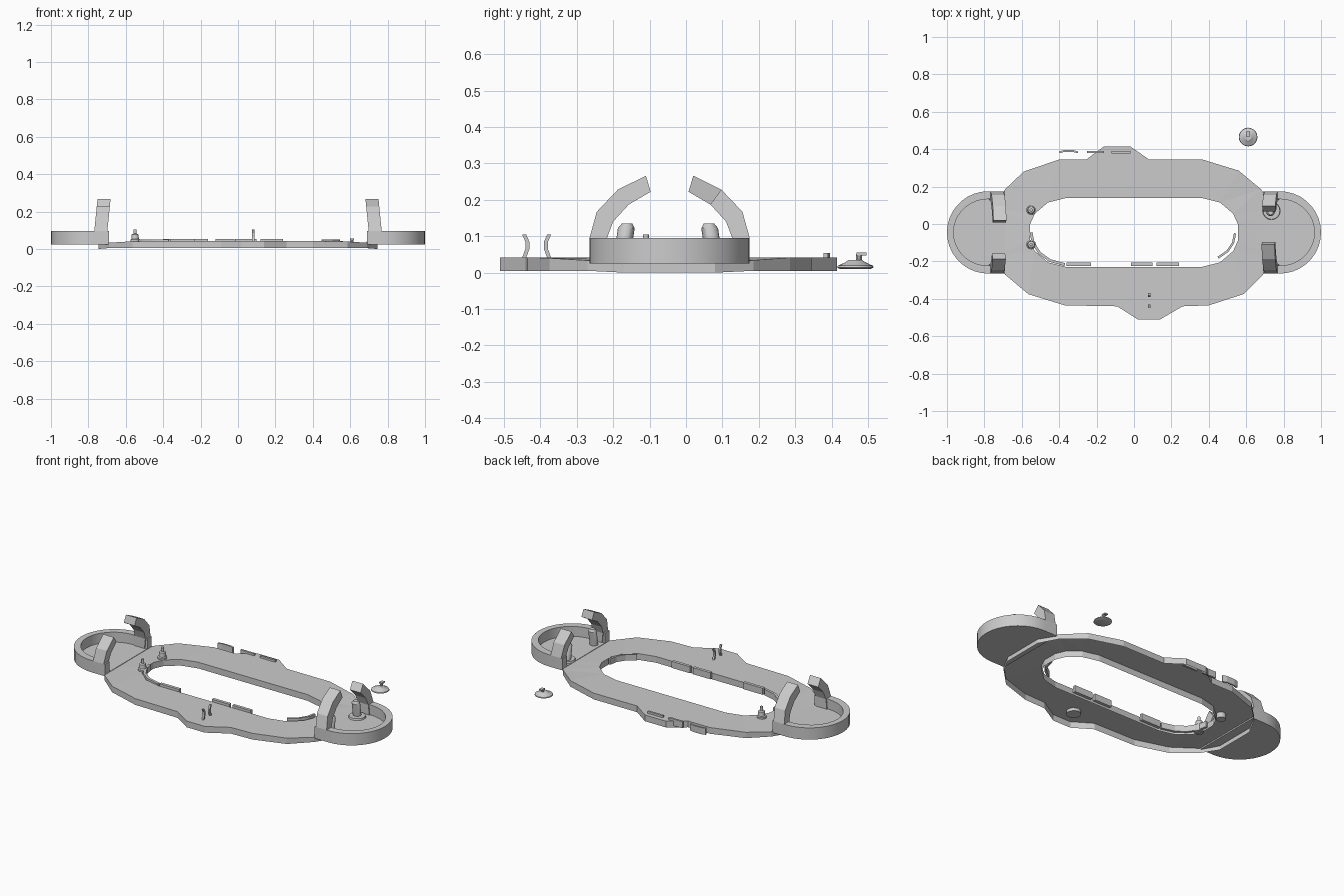
import bpy, bmesh, math
from mathutils import Vector

if "Cube" in bpy.data.objects:
    bpy.data.objects.remove(bpy.data.objects["Cube"])

CY = -0.045  # centre line of the end trays


def finish(bm, name, smooth=False):
    bmesh.ops.recalc_face_normals(bm, faces=bm.faces)
    me = bpy.data.meshes.new(name)
    bm.to_mesh(me)
    bm.free()
    ob = bpy.data.objects.new(name, me)
    bpy.context.collection.objects.link(ob)
    if smooth:
        bpy.ops.object.select_all(action='DESELECT')
        ob.select_set(True)
        bpy.context.view_layer.objects.active = ob
        bpy.ops.object.shade_smooth_by_angle(angle=math.radians(35))
    return ob


def prism(name, lower, upper, smooth=False):
    """Solid between two matching point loops."""
    bm = bmesh.new()
    a = [bm.verts.new(p) for p in lower]
    b = [bm.verts.new(p) for p in upper]
    n = len(a)
    bm.faces.new(a)
    bm.faces.new(b)
    for i in range(n):
        j = (i + 1) % n
        bm.faces.new((a[i], a[j], b[j], b[i]))
    return finish(bm, name, smooth)


def flat(name, pts, z0, z1, smooth=False):
    return prism(name, [(x, y, z0) for x, y in pts], [(x, y, z1) for x, y in pts], smooth)


def tube(name, rings, base, top=None, n=16):
    """Lathe of (radius, height) rings; top shifts the upper end for a lean."""
    bm = bmesh.new()
    h = rings[-1][1] - rings[0][1]
    loops = []
    for r, z in rings:
        t = (z - rings[0][1]) / h
        dx, dy = (top[0] * t, top[1] * t) if top else (0, 0)
        loops.append([bm.verts.new((base[0] + dx + r * math.cos(2 * math.pi * i / n),
                                    base[1] + dy + r * math.sin(2 * math.pi * i / n), z))
                      for i in range(n)])
    for a, b in zip(loops, loops[1:]):
        for i in range(n):
            j = (i + 1) % n
            bm.faces.new((a[i], a[j], b[j], b[i]))
    bm.faces.new(loops[0])
    bm.faces.new(loops[-1])
    return finish(bm, name, True)


def strip(name, path, width, z0, z1):
    """Thin upright band along a plan path."""
    p = [Vector(q) for q in path]
    left, right = [], []
    for i, q in enumerate(p):
        d = (p[min(i + 1, len(p) - 1)] - p[max(i - 1, 0)]).normalized()
        nrm = Vector((-d.y, d.x)) * width / 2
        left.append(q + nrm)
        right.append(q - nrm)
    return flat(name, [tuple(v) for v in left + right[::-1]], z0, z1)


# Ring-shaped deck: open underneath, with outer and inner skirts
outer = [(-0.16, 0.415), (-0.02, 0.415), (0.08, 0.345), (0.365, 0.345), (0.56, 0.285), (0.68, 0.185),
         (0.745, 0.08), (0.745, -0.17), (0.69, -0.27), (0.585, -0.375), (0.4, -0.435), (0.26, -0.44),
         (0.14, -0.51), (0.02, -0.51), (-0.09, -0.44), (-0.37, -0.435), (-0.565, -0.375), (-0.69, -0.27),
         (-0.745, -0.17), (-0.745, 0.08), (-0.69, 0.185), (-0.59, 0.28), (-0.4, 0.345), (-0.255, 0.345)]
half_hole = [(0.36, 0.14), (0.46, 0.115), (0.53, 0.055), (0.555, 0.0),
             (0.555, -0.09), (0.53, -0.145), (0.46, -0.205), (0.36, -0.23)]
hole = half_hole + [(-x, y) for x, y in reversed(half_hole)]
bm = bmesh.new()
rim_edges, skirts = [], []
for loop in (outer, hole):
    vs = [bm.verts.new((x, y, 0)) for x, y in loop]
    rim_edges += [bm.edges.new((vs[i], vs[(i + 1) % len(vs)])) for i in range(len(vs))]
    skirts.append(vs)
bmesh.ops.triangle_fill(bm, edges=rim_edges, use_beauty=True)
for vs in skirts:
    for v in vs:
        v.co.z = 0.042 - 0.012 * max(0, abs(v.co.x) - 0.55) / 0.195
    low = [bm.verts.new((v.co.x, v.co.y, 0.005 if abs(v.co.x) < 0.7 else 0.0)) for v in vs]
    for i in range(len(vs)):
        j = (i + 1) % len(vs)
        bm.faces.new((vs[i], vs[j], low[j], low[i]))
finish(bm, "deck")

# End trays: rounded wall plus floor
N = 18
arc = [-math.pi / 2 + math.pi * i / N for i in range(N + 1)]


def u_shape(rx, ry, s):
    pts = [(0.69, CY - ry)] + [(0.78 + rx * math.cos(a), CY + ry * math.sin(a)) for a in arc] + [(0.69, CY + ry)]
    return [(s * x, y) for x, y in pts]


for s, side in ((-1, "left"), (1, "right")):
    bm = bmesh.new()
    out, inn = u_shape(0.22, 0.22, s), u_shape(0.185, 0.178, s)
    rows = [[bm.verts.new((x, y, z)) for x, y in pts]
            for pts, z in ((out, 0.025), (out, 0.095), (inn, 0.095), (inn, 0.036))]
    for a, b in zip(rows, rows[1:]):
        for i in range(len(a) - 1):
            bm.faces.new((a[i], a[i + 1], b[i + 1], b[i]))
    bm.faces.new(rows[0])
    bm.faces.new(rows[3])
    for k in (0, -1):
        bm.faces.new([r[k] for r in rows])
    bm.faces.new((rows[0][0], rows[3][0], rows[3][-1], rows[0][-1]))
    finish(bm, side + "_tray", True)

    # Curved arms on the tray mouth, one long and one short per side
    for f, end in ((-1, "front"), (1, "back")):
        long_arm = (s == 1) == (f == -1)
        o = [(0.22, 0.03), (0.22, 0.095), (0.20, 0.167), (0.142, 0.228)]
        i_ = [(0.112, 0.187), (0.155, 0.14), (0.172, 0.095), (0.172, 0.03)]
        prof = o + ([(0.065, 0.266), (0.052, 0.222)] if long_arm else []) + i_

        def side_pts(x0):
            return [(s * (x0 - 0.1 * (z - 0.03)), CY + f * d, z) for d, z in prof]
        prism(f"{side}_{end}_arm", side_pts(0.705), side_pts(0.775))

# Slabs along the front inner wall and the back outer edge
for i, (x0, x1, y) in enumerate(((-0.36, -0.29, -0.216), (-0.34, -0.23, -0.216), (-0.015, 0.1, -0.216),
                                 (0.12, 0.24, -0.216), (-0.25, -0.16, 0.385), (-0.12, -0.02, 0.383))):
    strip(f"slab_{i}", [(x0, y), (x1, y)], 0.018 if y < 0 else 0.012, 0.015, 0.054)

# Curved bands
strip("back_band", [(-0.4, 0.383), (-0.375, 0.39), (-0.325, 0.39), (-0.3, 0.383)], 0.01, 0.015, 0.054)
strip("left_band", [(-0.55, -0.045), (-0.54, -0.1), (-0.505, -0.155), (-0.45, -0.195), (-0.37, -0.217)],
      0.015, 0.015, 0.05)
strip("right_band", [(0.54, -0.05), (0.53, -0.1), (0.5, -0.145), (0.45, -0.18)], 0.012, 0.015, 0.05)

# Pegs with small knobs, and their sockets under the deck
for i, y in enumerate((0.075, -0.11)):
    tube(f"peg_{i}", [(0.026, 0.01), (0.026, 0.05), (0.02, 0.054), (0.018, 0.078), (0.008, 0.082), (0.008, 0.105)],
         (-0.55, y))
tube("prong_socket", [(0.04, 0.022), (0.04, 0.04)], (0.08, -0.41))

# Two thin curved prongs at the front
for i, (y, f) in enumerate(((-0.45, 1), (-0.37, -1))):
    lo = [(y, 0.04), (y + f * 0.009, 0.065), (y + f * 0.009, 0.085), (y, 0.105)]
    prof = lo + [(a + f * 0.011, z) for a, z in reversed(lo)]
    prism(f"prong_{i}", [(0.076, a, z) for a, z in prof], [(0.087, a, z) for a, z in prof])

# Leaning posts in the right tray
tube("tray_post_base", [(0.048, 0.034), (0.045, 0.046)], (0.735, 0.07))
for i, (y, d) in enumerate(((-0.177, 0.015), (0.078, -0.015))):
    tube(f"tray_post_{i}", [(0.023, 0.035), (0.023, 0.122), (0.014, 0.135)], (0.73, y), (0.0, d))

# Loose domed cap behind the deck
tube("loose_cap", [(0.042, 0.01), (0.05, 0.014), (0.048, 0.019), (0.028, 0.028), (0.018, 0.035)], (0.61, 0.465), n=20)
tube("loose_cap_stem", [(0.008, 0.033), (0.008, 0.05)], (0.61, 0.475), n=10)
flat("loose_cap_hook", [(0.6, 0.468), (0.62, 0.468), (0.62, 0.495), (0.6, 0.495)], 0.047, 0.055)
